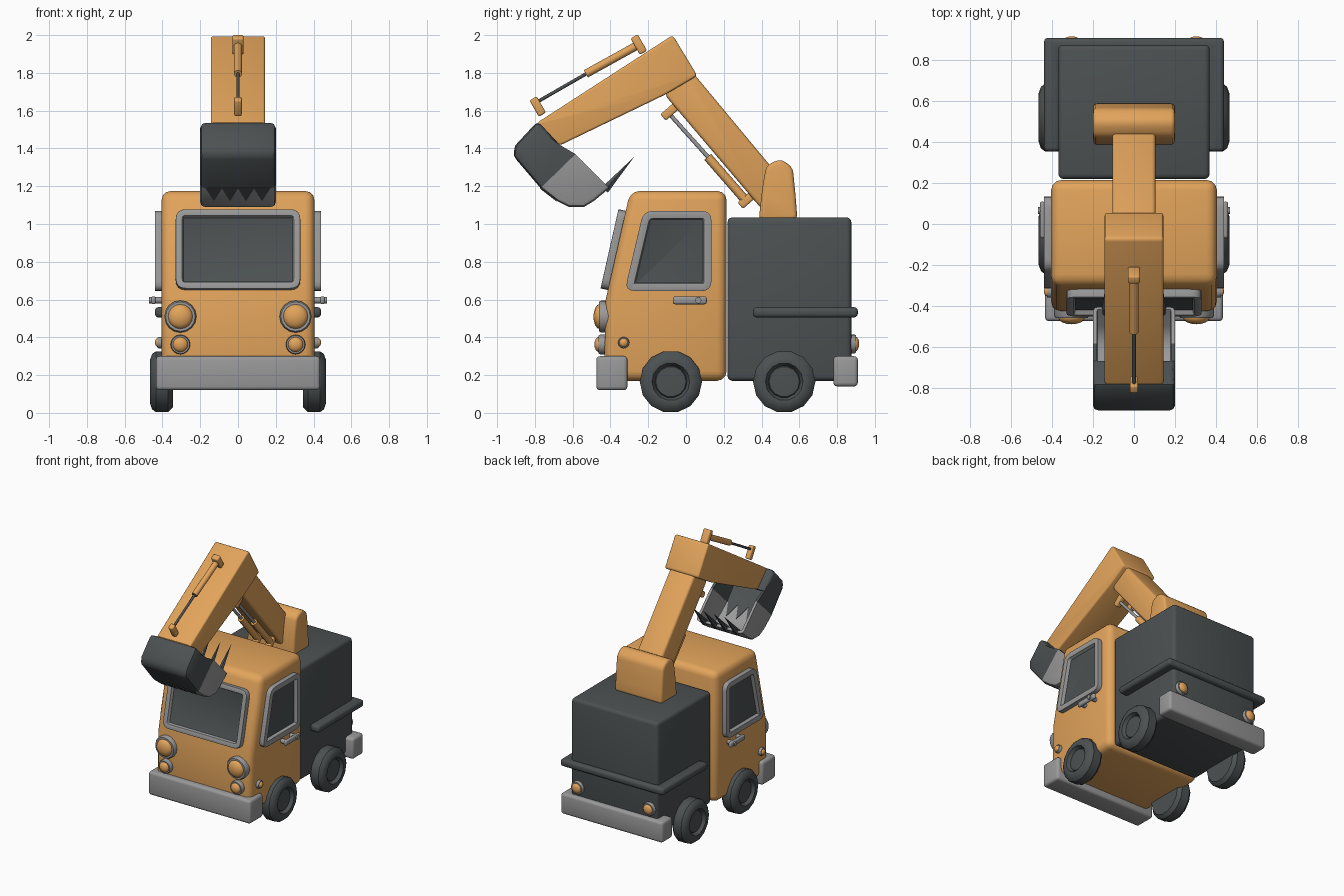
import bpy, bmesh, math
from mathutils import Vector, Matrix

if "Cube" in bpy.data.objects:
    bpy.data.objects.remove(bpy.data.objects["Cube"])


def material(name, rgb):
    m = bpy.data.materials.new(name)
    m.diffuse_color = (*rgb, 1)
    m.use_nodes = True
    m.node_tree.nodes["Principled BSDF"].inputs["Base Color"].default_value = m.diffuse_color
    return m


ORANGE = material("orange paint", (0.76, 0.37, 0.105))
DARK = material("dark grey", (0.072, 0.082, 0.085))
GREY = material("light grey", (0.32, 0.32, 0.325))


def finish(name, bm, mats, bevel=0.0, segs=3, solid=0.0, recalc=True):
    if recalc:
        bmesh.ops.recalc_face_normals(bm, faces=bm.faces[:])
    me = bpy.data.meshes.new(name)
    bm.to_mesh(me)
    bm.free()
    ob = bpy.data.objects.new(name, me)
    bpy.context.collection.objects.link(ob)
    for m in mats:
        me.materials.append(m)
    bpy.ops.object.select_all(action='DESELECT')
    ob.select_set(True)
    bpy.context.view_layer.objects.active = ob
    if bevel:
        b = ob.modifiers.new("bevel", 'BEVEL')
        b.width, b.segments, b.limit_method = bevel, segs, 'ANGLE'
        b.angle_limit = math.radians(40)
        bpy.ops.object.modifier_apply(modifier="bevel")
    if solid:
        s = ob.modifiers.new("solid", 'SOLIDIFY')
        s.thickness, s.offset = solid, -1
        bpy.ops.object.modifier_apply(modifier="solid")
    bpy.ops.object.shade_smooth_by_angle(angle=math.radians(35))
    return ob


def rounded(pts, r, n=4):
    out = []
    for i, p in enumerate(pts):
        p, a, b = Vector(p), Vector(pts[i - 1]), Vector(pts[(i + 1) % len(pts)])
        a = p + (a - p).normalized() * r
        b = p + (b - p).normalized() * r
        for k in range(n + 1):
            t = k / n
            out.append(tuple(a * (1 - t) ** 2 + p * 2 * t * (1 - t) + b * t * t))
    return out


def prism_bm(pts, lo, hi, axis='x'):
    bm = bmesh.new()
    at = (lambda p, t: (t, p[0], p[1])) if axis == 'x' else (lambda p, t: (p[0], p[1], t))
    a = [bm.verts.new(at(p, lo)) for p in pts]
    b = [bm.verts.new(at(p, hi)) for p in pts]
    bm.faces.new(a)
    bm.faces.new(b)
    for i in range(len(pts)):
        bm.faces.new((a[i - 1], a[i], b[i], b[i - 1]))
    bmesh.ops.recalc_face_normals(bm, faces=bm.faces[:])
    return bm


def prism(name, pts, lo, hi, mat, bevel=0.02, axis='x'):
    return finish(name, prism_bm(pts, lo, hi, axis), [mat], bevel)


def box(name, x, y, z, mat, bevel=0.02):
    return prism(name, [(y[0], z[0]), (y[1], z[0]), (y[1], z[1]), (y[0], z[1])], x[0], x[1], mat, bevel)


def lathe(name, prof, loc, direction, mat, n=16):
    bm = bmesh.new()
    m = Matrix.Translation(loc) @ Vector(direction).to_track_quat('Z', 'Y').to_matrix().to_4x4()
    rings = [[bm.verts.new(m @ Vector((r * math.cos(math.tau * i / n), r * math.sin(math.tau * i / n), h)))
              for i in range(n)] for r, h in prof]
    for a, b in zip(rings, rings[1:]):
        for i in range(n):
            bm.faces.new((a[i - 1], a[i], b[i], b[i - 1]))
    bmesh.ops.remove_doubles(bm, verts=bm.verts[:], dist=1e-5)
    return finish(name, bm, [mat])


def rod(name, p, q, r, mat, n=12):
    d = Vector(q) - Vector(p)
    return lathe(name, [(0, 0), (r, 0), (r, d.length), (0, d.length)], p, d, mat, n)


def window(name, pts, matrix, rim=0.035):
    """Rounded grey frame with a sunken dark pane."""
    bm = prism_bm(rounded(pts, 0.055), -0.02, 0.04, 'z')
    top = [f for f in bm.faces if f.normal.z > 0.9]
    bmesh.ops.inset_region(bm, faces=top, thickness=rim, depth=0)
    bmesh.ops.inset_region(bm, faces=top, thickness=0.006, depth=-0.025)
    top[0].material_index = 1
    bm.transform(matrix)
    return finish(name, bm, [GREY, DARK], 0.012, 2)


def lamp(name, r, depth, loc, d):
    lathe(name + "_ring", [(0, -.02), (r, -.02), (r, depth * .45), (r * .92, depth * .6), (r * .78, depth * .6), (0, depth * .5)],
          loc, d, GREY)
    dome = [(r * .78 * math.cos(a), depth * (.55 + .45 * math.sin(a))) for a in (0, .4, .8, 1.2, math.pi / 2)]
    lathe(name + "_lens", [(0, depth * .3), (r * .78, depth * .3)] + dome, loc, d, ORANGE)


# cab and rear body
prism("cab", [(-.435, .17), (-.425, .60), (-.295, 1.175), (.215, 1.175), (.215, .17)], -.405, .405, ORANGE, .05)
box("rear_body", (-.37, .37), (.22, .875), (.17, 1.035), DARK, .025)
prism("rear_rail", [(-.44, .355), (-.44, .91), (.44, .91), (.44, .355), (.36, .355), (.36, .85), (-.36, .85), (-.36, .355)],
      .505, .56, DARK, .02, 'z')
box("front_bumper", (-.435, .435), (-.475, -.31), (.12, .30), GREY)
box("rear_bumper", (-.435, .435), (.78, .91), (.14, .30), GREY)

# windows
tilt = math.atan2(.13, .575)
shield = Matrix.Translation((0, -.366, .86)) @ Matrix.Rotation(math.pi / 2 - tilt, 4, 'X')
window("windshield", [(-.33, -.215), (.33, -.215), (.33, .215), (-.33, .215)], shield)

for s in (-1, 1):
    tag = "left" if s < 0 else "right"
    side = Matrix(((0, 0, s, s * .40), (1, 0, 0, 0), (0, 1, 0, 0), (0, 0, 0, 1)))
    window(tag + "_window", [(-.325, .645), (.135, .645), (.135, 1.07), (-.225, 1.07)], side, .04)
    # lamps
    lamp(tag + "_headlight", .085, .075, (s * .305, -.415, .51), (0, -1, 0))
    lamp(tag + "_fog_light", .052, .055, (s * .305, -.43, .362), (0, -1, 0))
    lamp(tag + "_tail_light", .05, .045, (s * .305, .872, .365), (0, 1, 0))
    lamp(tag + "_side_marker", .03, .035, (s * .405, -.33, .372), (s, 0, 0))
    # door handle
    box(tag + "_handle", sorted((s * .435, s * .46)), (-.07, .11), (.575, .617), GREY, .012)
    for y in (-.045, .065):
        rod(tag + "_handle_post", (s * .39, y, .596), (s * (.47 if y > 0 else .45), y, .596), .017, GREY)
    # wheels
    tyre = [(0, -.06), (.14, -.06), (.165, -.035), (.165, .03), (.15, .05), (.115, .062),
            (.1, .06), (.085, .03), (.08, .04), (0, .045)]
    for part, y in (("front", -.08), ("rear", .52)):
        lathe(f"{tag}_{part}_wheel", tyre, (s * .405, y, .165), (s, 0, 0), DARK, 14)

# arm base, boom and forearm
prism("arm_base", rounded([(.385, 1.02), (.59, 1.02), (.58, 1.15), (.565, 1.30), (.50, 1.345), (.425, 1.31), (.405, 1.2)], .03, 3),
      -.2, .2, ORANGE, .02)
prism("boom", [(-.11, 1.68), (-.04, 1.86), (.05, 1.785), (.52, 1.22), (.40, 1.08)], -.105, .105, ORANGE, .018)
prism("forearm", rounded([(-.07, 2.0), (.06, 1.785), (-.11, 1.685), (-.67, 1.415), (-.79, 1.535)], .02, 3),
      -.143, .143, ORANGE, .012)


def lug(name, c, d, x, hw, hl, width):
    """Small block lying across a rod direction d in the yz plane."""
    c, u = Vector(c), Vector(d).normalized()
    v = Vector((-u.y, u.x))
    prism(name, [tuple(c + u * a * hw + v * b * hl) for a, b in ((-1, -1), (1, -1), (1, 1), (-1, 1))],
          x - width, x + width, ORANGE, .01)


# hydraulic cylinders
rod("upper_barrel", (0, -.25, 1.95), (0, -.53, 1.795), .022, ORANGE)
rod("upper_rod", (0, -.52, 1.80), (0, -.79, 1.645), .009, DARK)
lug("upper_rear_lug", (-.25, 1.95), (-.87, -.5), 0, .022, .05, .03)
lug("upper_front_lug", (-.785, 1.622), (-.87, -.5), 0, .022, .05, .02)
for s in (-1, 1):
    x = s * .055
    rod("lower_barrel", (x, .32, 1.12), (x, .115, 1.355), .024, ORANGE)
    rod("lower_rod", (x, .13, 1.34), (x, -.09, 1.585), .011, GREY)
    lug("lower_front_lug", (-.08, 1.60), (.66, -.75), x, .022, .055, .022)
    lug("lower_rear_lug", (.325, 1.13), (.66, -.75), x, .022, .05, .022)

# bucket: open shell, dark upper and light lower half
D, E, F = (-.77, 1.19), (-.585, 1.37), (-.68, 1.12)
shape = [(-.785, 1.545), (-.905, 1.415), (-.915, 1.36), D, F, (-.62, 1.09), (-.54, 1.09), (-.49, 1.12),
         (-.405, 1.19), E, (-.67, 1.42)]
bm = prism_bm(shape, -.2, .2)
n = Vector((0, .18, -.185)).normalized()
mouth = [f for f in bm.faces if abs(f.normal.x) < .5 and f.normal.y > .4 and f.normal.z > .4
         and f.calc_center_median().y > -.66]
bmesh.ops.delete(bm, geom=mouth, context='FACES')
co = Vector((0, *D))
bmesh.ops.bisect_plane(bm, geom=bm.verts[:] + bm.edges[:] + bm.faces[:], plane_co=co, plane_no=n, dist=1e-4)
for f in bm.faces:
    f.material_index = int((f.calc_center_median() - co).dot(n) > 0)
finish("bucket", bm, [DARK, GREY], .025, 2, .02, recalc=False)

# zigzag paint edge on the bucket floor, outside and inside
along = Vector((0, F[0] - D[0], F[1] - D[1]))
out = Vector((0, along.z, -along.y)).normalized()
bm = bmesh.new()
for off in (.004, -.024):
    for i in range(4):
        x = -.17 + i * .085
        base = co + out * off
        tri = [Vector((x, 0, 0)) + base, Vector((x + .085, 0, 0)) + base,
               Vector((x + .0425, 0, 0)) + base + along * .95]
        a = [bm.verts.new(p) for p in tri]
        b = [bm.verts.new(p - out * .004 * (1 if off > 0 else -1)) for p in tri]
        bm.faces.new(a)
        bm.faces.new(b)
        for k in range(3):
            bm.faces.new((a[k - 1], a[k], b[k], b[k - 1]))
finish("bucket_zigzag", bm, [DARK])

# bucket teeth
for i in range(4):
    x = -.135 + i * .09
    lathe("bucket_tooth", [(0, 0), (.025, 0), (.018, .06), (0, .235)], (x, -.43, 1.18), (0, .155, .175), DARK, 6)
